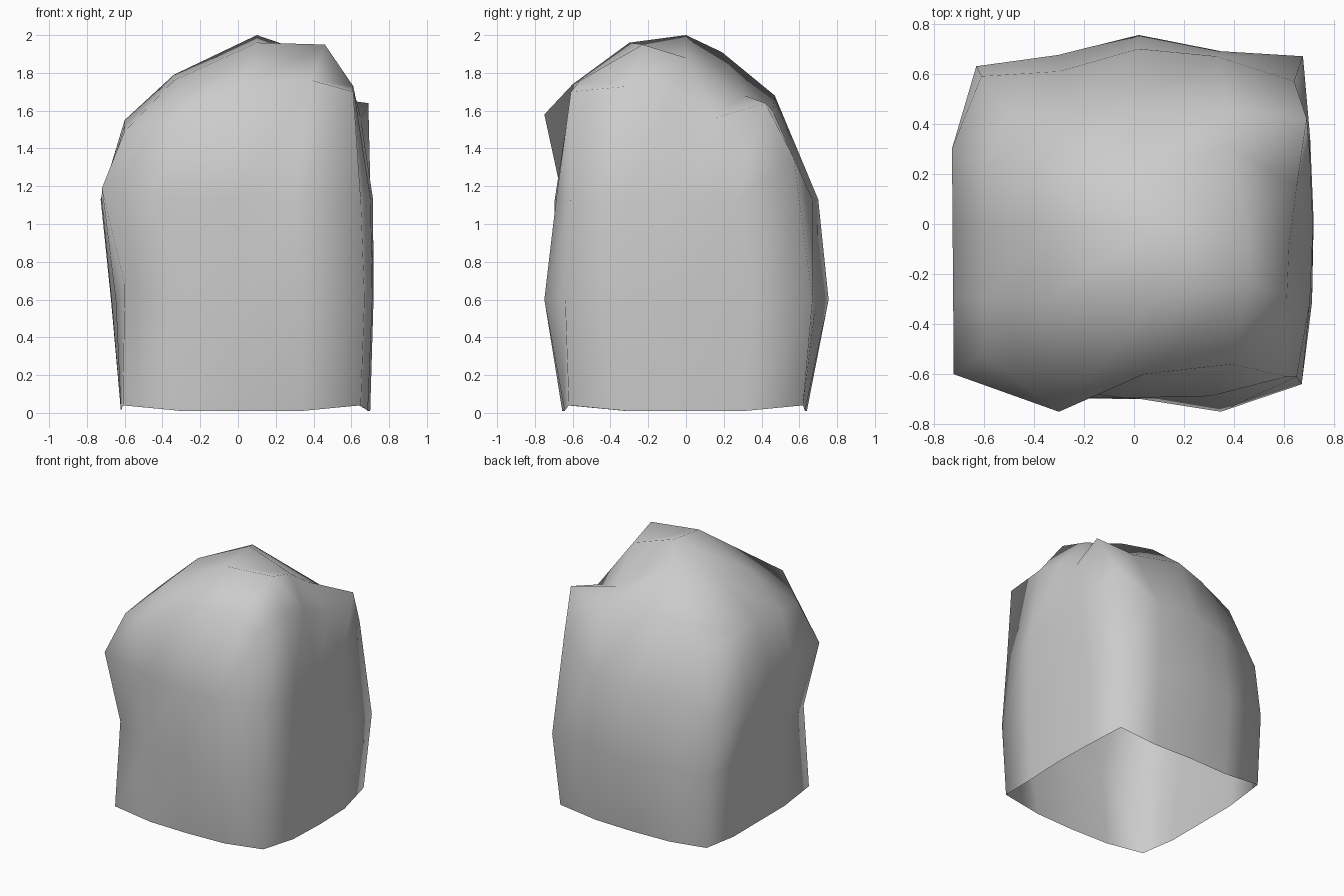
import bpy, bmesh
from mathutils import Vector

cube = bpy.data.objects.get("Cube")
if cube:
    bpy.data.objects.remove(cube, do_unlink=True)

SEGMENTS = 4


def make_material(name, colour):
    material = bpy.data.materials.new(name)
    material.use_nodes = True
    material.diffuse_color = colour
    material.node_tree.nodes["Principled BSDF"].inputs["Base Color"].default_value = colour
    return material


def bulged_ring(bm, height, corners, lifts, front, right, back, left):
    """Squarish ring, counter-clockwise from front right, each side pushed outward."""
    ring = []
    for side, bulges in enumerate((front, right, back, left)):
        start = Vector(corners[side])
        end = Vector(corners[(side + 1) % 4])
        along = (end - start).normalized()
        outward = Vector((along.y, -along.x))
        for step, bulge in enumerate((0, *bulges)):
            point = start.lerp(end, step / SEGMENTS) + outward * bulge
            lift = 0 if step else lifts[side]
            ring.append(bm.verts.new((point.x, point.y, height + lift)))
    return ring


def crown_grid(bm, columns, rows, heights, moved):
    """Domed top as a grid, with a few vertices pulled out of line."""
    grid = []
    for j, y in enumerate(rows):
        line = []
        for i, x in enumerate(columns):
            place = moved.get((i, j), (x, y, heights[j][i]))
            line.append(bm.verts.new(place))
        grid.append(line)
    for j in range(SEGMENTS):
        for i in range(SEGMENTS):
            bm.faces.new((grid[j][i], grid[j][i + 1], grid[j + 1][i + 1], grid[j + 1][i]))
    # Walk the border in the same order as the side rings
    last = SEGMENTS
    border = [grid[0][i] for i in range(last)]
    border += [grid[j][last] for j in range(last)]
    border += [grid[last][last - i] for i in range(last)]
    border += [grid[last - j][0] for j in range(last)]
    return border


def bridge(bm, lower, upper):
    count = len(lower)
    for k in range(count):
        n = (k + 1) % count
        bm.faces.new((lower[k], lower[n], upper[n], upper[k]))


bm = bmesh.new()

# Sides: open foot, belly and shoulder
foot = bulged_ring(bm, 0.01, [(-.61, -.63), (.65, -.62), (.64, .62), (-.61, .62)],
                   lifts=(.03, .03, .03, .03),
                   front=(.02, .03, .02), right=(.04, .055, .05),
                   back=(.01, .02, .01), left=(.01, .01, .01))
belly = bulged_ring(bm, 0.6, [(-.6, -.58), (.67, -.64), (.675, .67), (-.63, .63)],
                    lifts=(.08, 0, 0, 0),
                    front=(.1, .09, .125), right=(.04, .045, .03),
                    back=(.03, .105, .035), left=(.05, .055, .04))
shoulder = bulged_ring(bm, 1.13, [(-.72, -.6), (.65, -.61), (.64, .57), (-.61, .59)],
                       lifts=(.06, 0, .22, -.12),
                       front=(.05, .09, .08), right=(.055, .07, .06),
                       back=(.095, .12, .025), left=(.09, .06, .03))

# Crown: bulge at the front, dent and raised spur at the back corner
crown = crown_grid(
    bm,
    columns=(-.6, -.34, .1, .45, .61),
    rows=(-.6, -.3, 0, .22, .47),
    heights=((1.46, 1.6, 1.72, 1.74, 1.62),
             (1.52, 1.76, 1.96, 1.94, 1.73),
             (1.55, 1.79, 2.0, 1.88, 1.67),
             (1.53, 1.73, 1.91, 1.7, 1.58),
             (1.49, 1.64, 1.68, 1.6, 1.64)),
    moved={(0, 0): (-.6, -.52, 1.49),
           (1, 0): (-.3, -.75, 1.58),
           (2, 0): (.04, -.6, 1.74),
           (3, 0): (.39, -.56, 1.76),
           (4, 0): (.61, -.61, 1.7),
           (3, 1): (.46, -.23, 1.95),
           (4, 2): (.62, -.08, 1.68),
           (2, 3): (-.01, .19, 1.91),
           (3, 3): (.38, .31, 1.68),
           (4, 3): (.65, .15, 1.56),
           (0, 4): (-.5, .44, 1.49),
           (1, 4): (-.24, .44, 1.63),
           (2, 4): (-.02, .47, 1.68),
           (3, 4): (.38, .46, 1.6),
           (4, 4): (.69, .42, 1.64)})

for lower, upper in ((foot, belly), (belly, shoulder), (shoulder, crown)):
    bridge(bm, lower, upper)

bmesh.ops.recalc_face_normals(bm, faces=bm.faces)
for face in bm.faces:
    face.smooth = True

mesh = bpy.data.meshes.new("boulder")
bm.to_mesh(mesh)
bm.free()
mesh.materials.append(make_material("stone grey", (0.6, 0.6, 0.6, 1.0)))
boulder = bpy.data.objects.new("boulder", mesh)
bpy.context.collection.objects.link(boulder)
